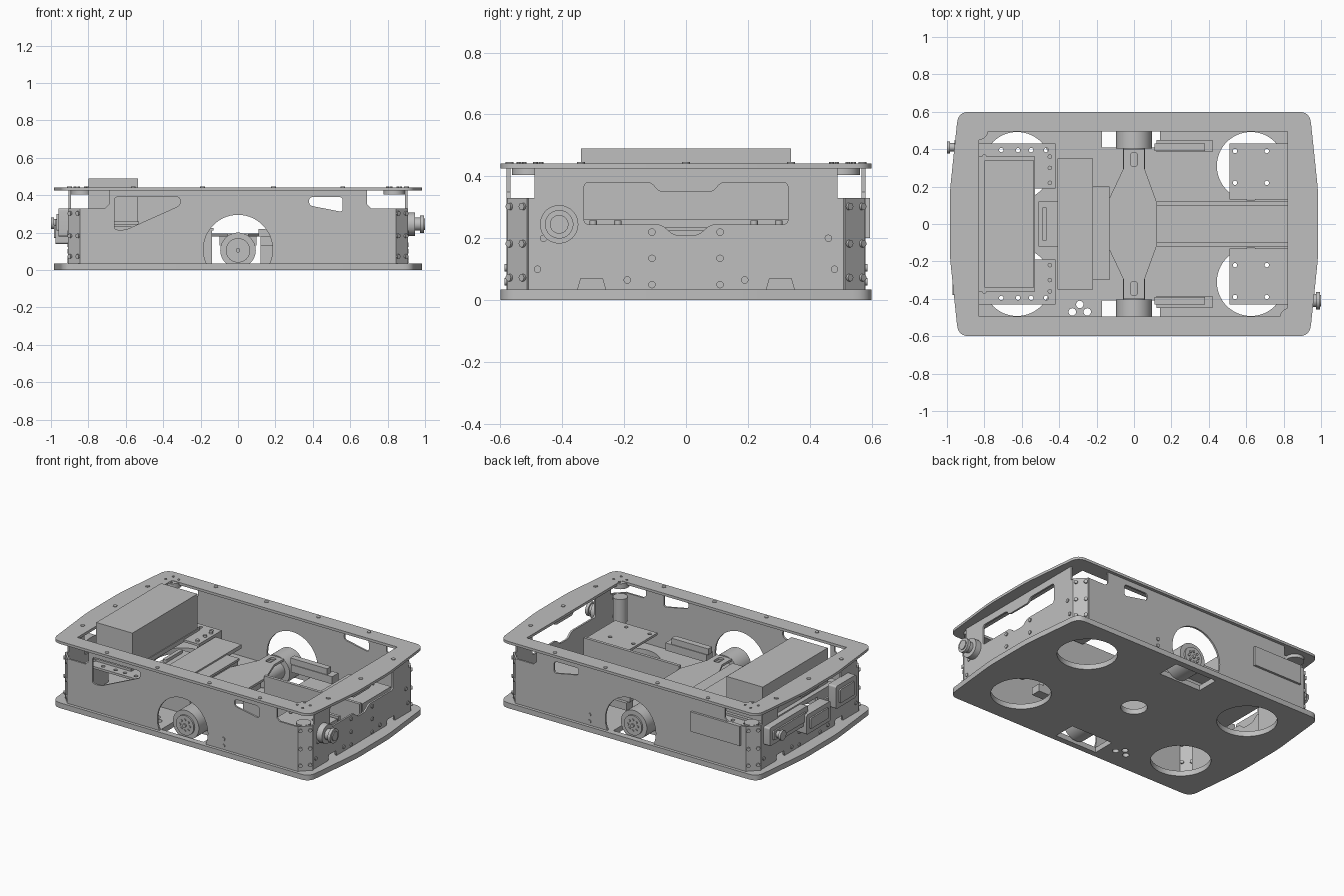
import bpy, bmesh
from math import cos, sin, pi, radians
from mathutils import Matrix, Vector

if "Cube" in bpy.data.objects:
    bpy.data.objects.remove(bpy.data.objects["Cube"])

grey = bpy.data.materials.new("plain grey")
grey.use_nodes = True
GREY = (0.52, 0.52, 0.52, 1)
grey.diffuse_color = GREY
grey.node_tree.nodes["Principled BSDF"].inputs["Base Color"].default_value = GREY

# Local (u, v, w) to world: w is the direction the panel or cylinder faces
AXES = {
    "z": Matrix.Identity(4),
    "y": Matrix(((1, 0, 0, 0), (0, 0, -1, 0), (0, 1, 0, 0), (0, 0, 0, 1))),
    "x": Matrix(((0, 0, 1, 0), (1, 0, 0, 0), (0, 1, 0, 0), (0, 0, 0, 1))),
}


def finish(name, bm, smooth=False):
    bmesh.ops.recalc_face_normals(bm, faces=bm.faces)
    mesh = bpy.data.meshes.new(name)
    bm.to_mesh(mesh)
    bm.free()
    mesh.materials.append(grey)
    obj = bpy.data.objects.new(name, mesh)
    bpy.context.collection.objects.link(obj)
    if smooth:
        bpy.ops.object.select_all(action="DESELECT")
        obj.select_set(True)
        bpy.context.view_layer.objects.active = obj
        bpy.ops.object.shade_smooth_by_angle(angle=radians(35))
    return obj


def circle(x, y, r, n=40):
    return [(x + r * cos(2 * pi * i / n), y + r * sin(2 * pi * i / n)) for i in range(n)]


def rect(x0, x1, y0, y1):
    return [(x0, y0), (x1, y0), (x1, y1), (x0, y1)]


def rounded(points, r, steps=6):
    out = []
    for i, p in enumerate(points):
        p, a, b = Vector(p), Vector(points[i - 1]), Vector(points[(i + 1) % len(points)])
        s, e = p + (a - p).normalized() * r, p + (b - p).normalized() * r
        for k in range(steps + 1):
            t = k / steps
            out.append(tuple(s * (1 - t) ** 2 + p * 2 * t * (1 - t) + e * t * t))
    return out


def panel(name, loops, w0, w1, axis="z"):
    """Sheet with holes: the first loop is the outline, the others are cut out."""
    curve = bpy.data.curves.new(name, "CURVE")
    curve.dimensions, curve.fill_mode = "2D", "BOTH"
    curve.extrude = abs(w1 - w0) / 2
    for loop in loops:
        spline = curve.splines.new("POLY")
        spline.points.add(len(loop) - 1)
        for point, (u, v) in zip(spline.points, loop):
            point.co = (u, v, 0, 1)
        spline.use_cyclic_u = True
    temp = bpy.data.objects.new(name + " outline", curve)
    bpy.context.collection.objects.link(temp)
    deps = bpy.context.evaluated_depsgraph_get()
    mesh = bpy.data.meshes.new_from_object(temp.evaluated_get(deps))
    bm = bmesh.new()
    bm.from_mesh(mesh)
    bpy.data.objects.remove(temp)
    bpy.data.meshes.remove(mesh)
    bmesh.ops.remove_doubles(bm, verts=bm.verts, dist=0.00001)
    middle = (w0 + w1) / 2
    bm.transform(AXES[axis] @ Matrix.Translation((0, 0, -middle if axis == "y" else middle)))
    return finish(name, bm, True)


def box(name, x0, x1, y0, y1, z0, z1):
    return panel(name, [rect(x0, x1, y0, y1)], z0, z1)


def cylinders(name, items, axis="z", n=40):
    """Items are (centre, radius, length)."""
    bm = bmesh.new()
    for centre, r, length in items:
        bmesh.ops.create_cone(bm, cap_ends=True, segments=n, radius1=r, radius2=r, depth=length,
                              matrix=Matrix.Translation(centre) @ AXES[axis])
    return finish(name, bm, True)


# Base plate and top ring share one bowed outline
half = [(0.94, -0.6), (0.985, -0.17), (0.985, 0.17), (0.94, 0.6)]
outline = rounded(half + [(-x, -y) for x, y in half], 0.06)
casters = [circle(sx * 0.625, sy * 0.31, 0.182, 64) for sx in (-1, 1) for sy in (-1, 1)]
slots = [rect(-0.17, 0.14, *sorted((s * 0.41, s * 0.56))) for s in (-1, 1)]
drains = [circle(x, y, 0.02, 16) for x, y in ((-0.29, -0.43), (-0.33, -0.47), (-0.25, -0.47))]
panel("base_plate", [outline, circle(0, 0, 0.08)] + casters + slots + drains, 0, 0.035)

opening = rect(-0.83, 0.82, -0.495, 0.495)
panel("top_ring", [outline, opening], 0.425, 0.442)
ring_bolts = [(x, s * 0.57, 0.443) for s in (-1, 1) for x in (-0.56, -0.19, 0.19, 0.56)]
ring_bolts += [(s * 0.9, y, 0.443) for s in (-1, 1) for y in (-0.34, 0, 0.34)]
cylinders("ring_bolts", [(p, 0.013, 0.006) for p in ring_bolts], "z", 12)

# Corner sensors: disc with a drum below it
for s, label in ((-1, "right"), (1, "left")):
    x, y = s * 0.835, -s * 0.505
    cylinders(label + "_corner_sensor", [((x, y, 0.422), 0.057, 0.036), ((x, y, 0.25), 0.045, 0.16)])
    cylinders(label + "_sensor_bolts", [((x + 0.04 * cos(a), y + 0.04 * sin(a), 0.443), 0.008, 0.006)
                                        for a in (0.5, 2, 3.6, 5.2)], "z", 10)

# Long side walls with wheel arch and windows
arch = [(0.185 * cos(radians(a)), 0.11 + 0.185 * sin(radians(a))) for a in range(204, -25, -6)]
side = [(0.845, 0.035), (0.845, 0.33), (0.71, 0.33), (0.69, 0.35), (0.69, 0.425)]
wall = [(-0.845, 0.035)] + arch + side + [(-x, z) for x, z in side[:0:-1]]
small_window = rounded([(0.38, 0.345), (0.56, 0.31), (0.56, 0.39), (0.38, 0.39)], 0.02)
large_window = rounded([(-0.66, 0.215), (-0.6, 0.215), (-0.31, 0.345), (-0.31, 0.39), (-0.66, 0.39)], 0.018)
panel("front_wall", [wall, small_window, large_window], -0.58, -0.568, "y")
panel("back_wall", [wall, small_window], 0.568, 0.58, "y")
panel("service_cover", [rect(-0.81, -0.45, 0.2, 0.33)], 0.58, 0.595, "y")
cylinders("wall_bolts", [((0.3, s * 0.582, z), 0.012, 0.008) for s in (-1, 1) for z in (0.06, 0.105)], "y", 12)

# Short end walls with a wide window and floor notches
edge = [(0.515, 0.035), (0.515, 0.33), (0.49, 0.33), (0.49, 0.425)]
foot = [(0.26, 0.035), (0.27, 0.07), (0.34, 0.07), (0.35, 0.035)]
end = [(-y, z) for y, z in foot[::-1]] + foot + edge + [(-y, z) for y, z in edge[::-1]]
end_window = rounded([(-0.33, 0.245), (-0.08, 0.245), (-0.04, 0.21), (0.04, 0.21), (0.08, 0.245),
                      (0.33, 0.245), (0.33, 0.38), (0.11, 0.38), (0.09, 0.35), (-0.09, 0.35),
                      (-0.11, 0.38), (-0.33, 0.38)], 0.018)
panel("left_end_wall", [end, end_window], 0.893, 0.905, "x")
panel("right_end_wall", [end, end_window], -0.905, -0.893, "x")
end_bolts = [(s * y, z) for s in (-1, 1) for y, z in
             ((0.11, 0.22), (0.11, 0.135), (0.11, 0.05), (0.19, 0.065), (0.48, 0.1), (0.46, 0.2))]
cylinders("end_bolts", [((s * 0.907, y, z), 0.012, 0.008) for s in (-1, 1) for y, z in end_bolts], "x", 12)

# Chamfered corner panels with bolts
for sx in (-1, 1):
    for sy in (-1, 1):
        bm = bmesh.new()
        bmesh.ops.create_cube(bm, size=1, matrix=Matrix.Diagonal((0.012, 0.095, 0.295, 1)))
        for y in (-0.03, 0.03):
            for z in (-0.11, 0, 0.12):
                bmesh.ops.create_cone(bm, cap_ends=True, segments=12, radius1=0.012, radius2=0.012,
                                      depth=0.03, matrix=Matrix.Translation((0, y, z)) @ AXES["x"])
        turn = Matrix.Rotation(sx * sy * pi / 4, 4, "Z")
        bm.transform(Matrix.Translation((sx * 0.871, sy * 0.543, 0.1825)) @ turn)
        finish("corner_panel", bm)

# Drive wheels, hubs and their brackets
for s, label in ((-1, "front"), (1, "back")):
    cylinders(label + "_drive_wheel", [((0, s * 0.475, 0.105), 0.095, 0.14)], "y", 48)
    cylinders(label + "_wheel_hub", [((0, s * 0.548, 0.105), 0.065, 0.016)], "y")
    cylinders(label + "_hub_bolts", [((0.036 * cos(i * pi / 4), s * 0.556, 0.105 + 0.036 * sin(i * pi / 4)),
                                      0.008, 0.012) for i in range(8)] + [((0, s * 0.556, 0.105), 0.012, 0.02)], "y", 12)
    low, high = sorted((s * 0.385, s * 0.45))
    box(label + "_motor_arm", 0.12, 0.42, low, high, 0.13, 0.18)
    box(label + "_arm_block", 0.11, 0.38, *sorted((s * 0.39, s * 0.43)), 0.18, 0.22)
    cylinders(label + "_axle_motor", [((0, s * 0.33, 0.105), 0.06, 0.16)], "y")

    # Rails and caster mounts
    box(label + "_rail", 0.12, 0.82, *sorted((s * 0.1, s * 0.12)), 0.035, 0.215)
    y0, y1 = sorted((s * 0.13, s * 0.43))
    holes = [circle(x, s * y, 0.012, 12) for x in (0.54, 0.71) for y in (0.22, 0.39)]
    panel(label + "_left_caster_plate", [rect(0.51, 0.82, y0, y1)] + holes, 0.19, 0.205)
    box(label + "_left_caster_web", 0.805, 0.82, y0, y1, 0.035, 0.19)
    y0, y1 = sorted((s * 0.19, s * 0.43))
    holes = [circle(x, s * 0.395, 0.012, 12) for x in (-0.71, -0.62, -0.55, -0.47)]
    panel(label + "_right_caster_plate", [rect(-0.83, -0.42, y0, y1)] + holes, 0.23, 0.245)
    box(label + "_right_caster_web", -0.435, -0.42, y0, y1, 0.035, 0.23)
    box(label + "_outer_caster_web", -0.83, -0.815, y0, y1, 0.035, 0.23)
    cylinders(label + "_mount_bolts", [((x, s * y, 0.25), 0.012, 0.014) for x in (-0.45, -0.8)
                                       for y in (0.22, 0.3, 0.36)], "z", 12)

# Rocker plate across the axle
profile = [(0.12, -0.12), (0.12, 0.12), (0.055, 0.3), (0.055, 0.4)]
profile += [(-0.055, 0.4), (-0.055, 0.3), (-0.14, 0.12), (-0.14, -0.12)]
profile += [(-0.055, -0.3), (-0.055, -0.4), (0.055, -0.4), (0.055, -0.3)]
grips = [rounded(rect(-0.02, 0.02, *sorted((s * 0.31, s * 0.38))), 0.015) for s in (-1, 1)]
panel("rocker_plate", [profile] + grips, 0.18, 0.195)
box("rocker_beam", -0.1, 0.1, -0.1, 0.1, 0.13, 0.18)

# Electronics platform, battery and tall equipment box
box("battery", -0.4, -0.14, -0.3, 0.2, 0.035, 0.21)
box("platform", -0.41, -0.22, -0.35, 0.35, 0.21, 0.235)
box("platform_step", -0.22, -0.13, -0.3, 0.2, 0.21, 0.225)
box("platform_bridge", -0.51, -0.41, -0.12, 0.12, 0.2, 0.215)
panel("platform_handle", [rounded(rect(-0.49, -0.465, -0.09, 0.09), 0.01)], 0.215, 0.235)
box("equipment_box", -0.8, -0.535, -0.34, 0.34, 0.245, 0.49)
box("box_shelf", -0.83, -0.53, -0.36, 0.36, 0.23, 0.26)

# Rotary switch on the left end
cylinders("rotary_switch", [((0.925, -0.41, 0.245), 0.062, 0.04), ((0.955, -0.41, 0.245), 0.035, 0.04),
                            ((0.984, -0.41, 0.245), 0.046, 0.02), ((0.994, -0.41, 0.245), 0.03, 0.012)], "x")

# Connector housings on the right end
for name, y0, y1, z0, z1, depth in (("port_housing", 0.08, 0.48, 0.19, 0.31, 0.95),
                                    ("plug_housing", -0.12, 0.13, 0.14, 0.27, 0.975),
                                    ("switch_housing", -0.41, -0.2, 0.18, 0.33, 0.96)):
    panel(name, [rounded(rect(y0, y1, z0, z1), 0.012)], -depth, -0.9, "x")
    panel(name + "_cover", [rounded(rect(y0 + 0.03, y1 - 0.03, z0 + 0.03, z1 - 0.03), 0.01)],
          -depth - 0.01, -depth, "x")
cylinders("port_knob", [((-0.965, 0.41, 0.25), 0.022, 0.04), ((-0.992, 0.41, 0.25), 0.032, 0.016)], "x", 24)
